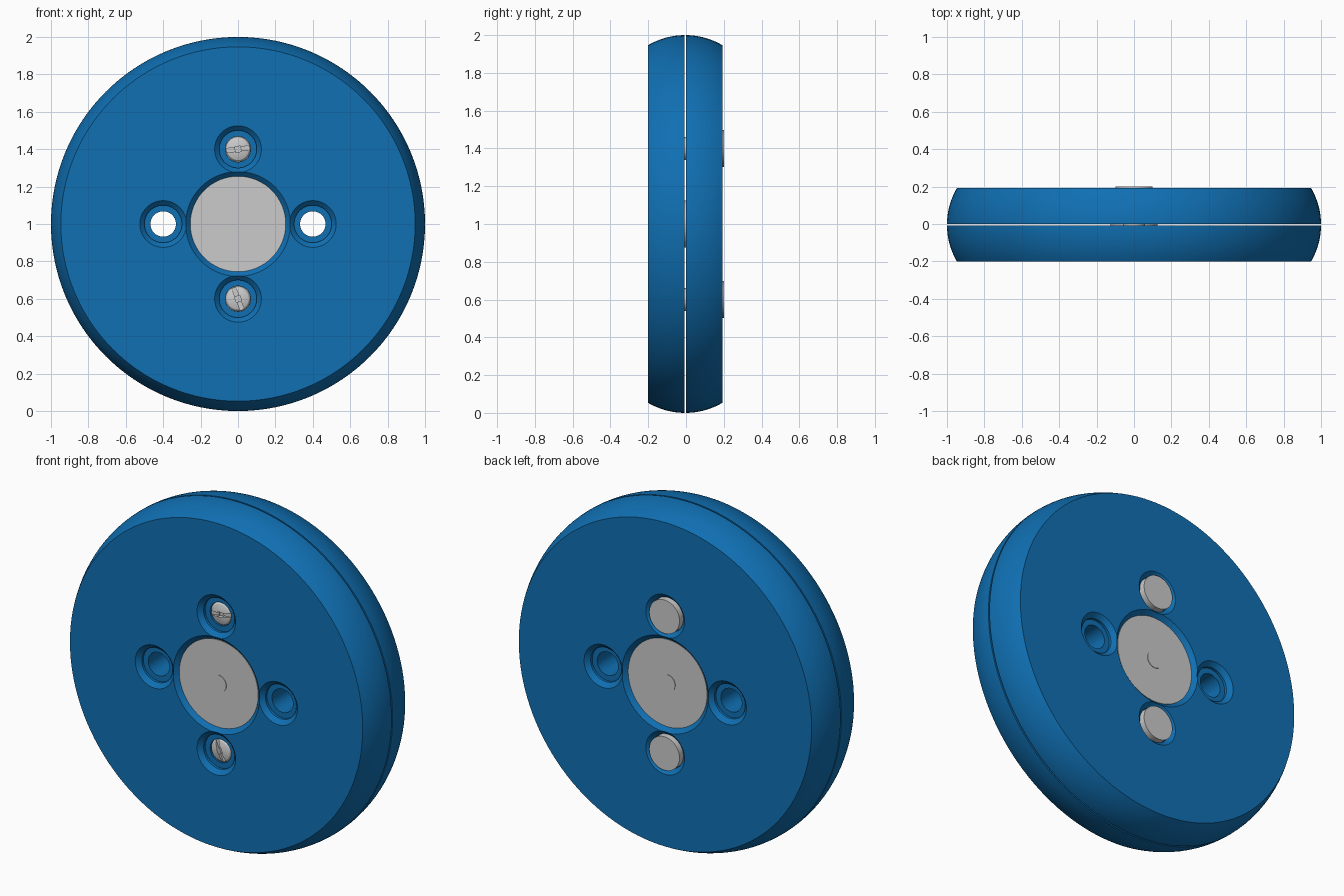
import bpy, bmesh, math
from mathutils import Matrix

if "Cube" in bpy.data.objects:
    bpy.data.objects.remove(bpy.data.objects["Cube"])

MID = -0.004          # centre plane of the gap between the halves
blue = bpy.data.materials.new("blue_plastic")
blue.diffuse_color = (0.005, 0.16, 0.45, 1)
blue.use_nodes = True
blue.node_tree.nodes["Principled BSDF"].inputs["Base Color"].default_value = blue.diffuse_color


def finish(ob):
    bpy.ops.object.select_all(action='DESELECT')
    ob.select_set(True)
    bpy.context.view_layer.objects.active = ob
    bpy.ops.object.shade_smooth_by_angle(angle=math.radians(25))


def from_bmesh(name, bm):
    bmesh.ops.recalc_face_normals(bm, faces=bm.faces)
    me = bpy.data.meshes.new(name)
    bm.to_mesh(me)
    bm.free()
    ob = bpy.data.objects.new(name, me)
    bpy.context.collection.objects.link(ob)
    return ob


def lathe(name, profile, x=0, z=1, steps=64):
    """Turn (radius, y) points around an axis along y."""
    bm = bmesh.new()
    vs = [bm.verts.new((r, y, 0)) for r, y in profile]
    es = [bm.edges.new(p) for p in zip(vs, vs[1:])]
    bmesh.ops.spin(bm, geom=vs + es, axis=(0, 1, 0), cent=(0, 0, 0),
                   angle=2 * math.pi, steps=steps)
    bmesh.ops.remove_doubles(bm, verts=bm.verts, dist=1e-5)
    bmesh.ops.translate(bm, vec=(x, 0, z), verts=bm.verts)
    return from_bmesh(name, bm)


def box(name, size, loc, angle=0):
    bm = bmesh.new()
    m = (Matrix.Translation(loc) @ Matrix.Rotation(angle, 4, 'Y')
         @ Matrix.Diagonal((*size, 1)))
    bmesh.ops.create_cube(bm, size=1, matrix=m)
    return from_bmesh(name, bm)


def cut(ob, cutters):
    bpy.context.view_layer.objects.active = ob
    for c in cutters:
        mod = ob.modifiers.new("cut", 'BOOLEAN')
        mod.operation, mod.solver, mod.object = 'DIFFERENCE', 'EXACT', c
        bpy.ops.object.modifier_apply(modifier=mod.name)
        bpy.data.objects.remove(c)


HOLES = [(0, 1.4), (0, 0.6), (-0.4, 1), (0.4, 1)]

# two rounded halves with a chamfered hub recess and four stepped holes
for name, s, face in (("front_half", -1, -0.2), ("back_half", 1, 0.192)):
    R, n = 0.39, 12
    inner = MID + s * 0.0045
    depth = abs(face - MID)
    rim = []
    for i in range(n + 1):
        d = 0.0045 + (depth - 0.0045) * i / n
        rim.append((1 - R + math.sqrt(R * R - d * d), MID + s * d))
    half = lathe(name, [(0, inner)] + rim + [(0, face)], steps=128)
    f = lambda d: face - s * d
    cutters = [lathe("hub_cutter", [(0, f(-0.02)), (0.30, f(-0.02)), (0.255, f(0.025)),
                                    (0.255, f(0.1)), (0.125, f(0.1)),
                                    (0.125, f(0.3)), (0, f(0.3))], steps=96)]
    for x, z in HOLES:
        cutters.append(lathe("hole_cutter",
                             [(0, f(-0.01)), (0.135, f(-0.01)), (0.1, f(0.025)),
                              (0.1, f(0.04)), (0.068, f(0.04)),
                              (0.068, f(0.3)), (0, f(0.3))], x, z))
    cut(half, cutters)
    half.data.materials.clear()
    half.data.materials.append(blue)
    finish(half)

# grey hub with a flat cap in each half and a small pin end
hub = [(0, -0.181), (0.05, -0.181), (0.05, -0.178), (0.255, -0.178), (0.255, -0.1),
       (0.125, -0.1), (0.125, 0.092), (0.255, 0.092), (0.255, 0.17), (0.05, 0.17),
       (0.05, 0.173), (0, 0.173)]
finish(lathe("hub", hub, steps=96))

# binding screws: slotted end in front, wide flat head at the back
for name, z, tilt in (("upper_screw", 1.4, -0.12), ("lower_screw", 0.6, 1.2)):
    screw = lathe(name, [(0, -0.172), (0.035, -0.169), (0.058, -0.161), (0.067, -0.15),
                         (0.067, -0.1), (0.06, -0.1), (0.06, 0.152), (0.098, 0.152),
                         (0.098, 0.2), (0, 0.2)], z=z)
    cut(screw, [box("slot_cutter", (0.2, 0.05, 0.022), (0, -0.179, z), tilt),
                box("socket_cutter", (0.03, 0.06, 0.03), (0, -0.175, z), tilt)])
    finish(screw)
